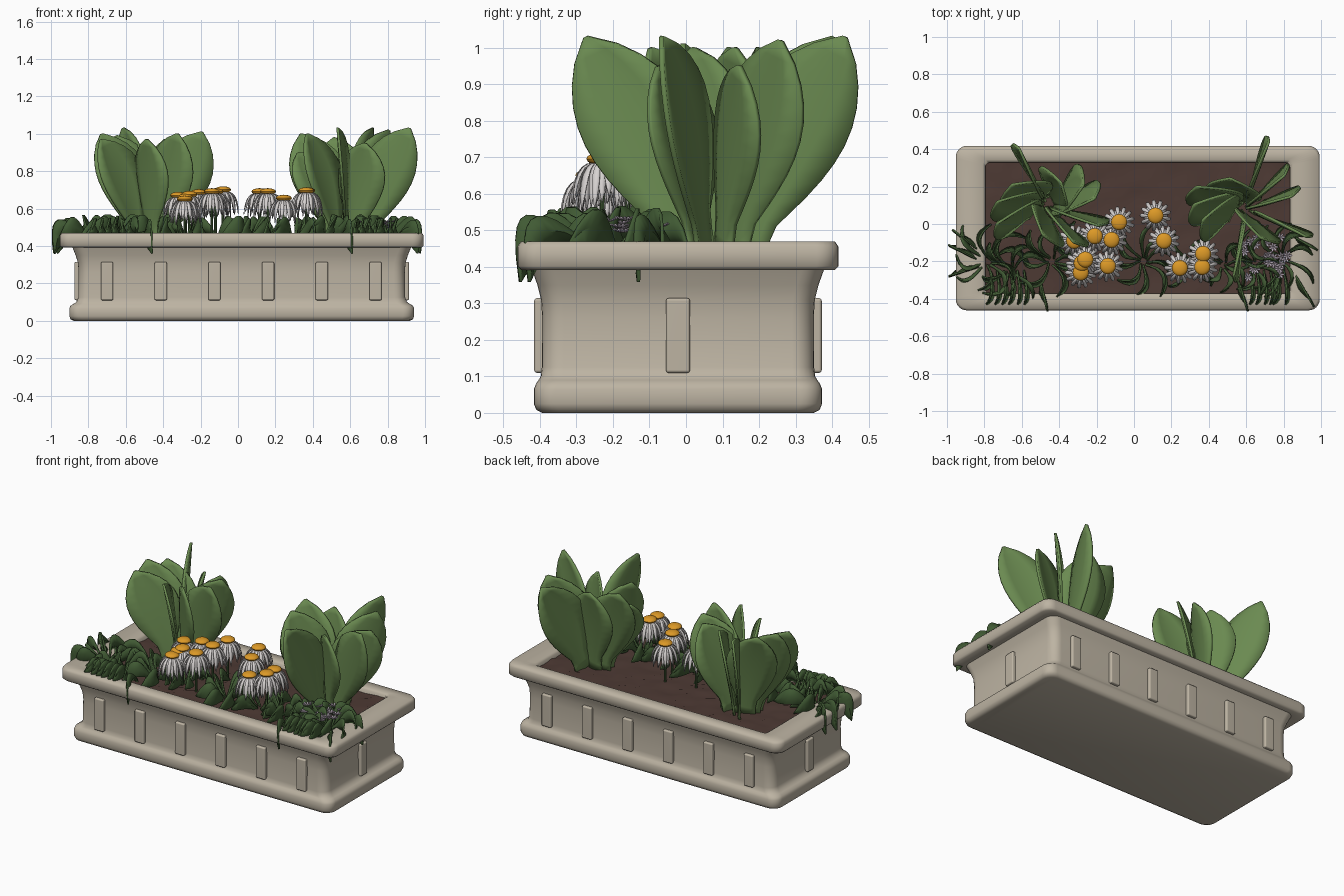
import bpy, bmesh, random
from math import sin, cos, pi, radians
from mathutils import Vector, Matrix

random.seed(4)
if "Cube" in bpy.data.objects:
    bpy.data.objects.remove(bpy.data.objects["Cube"], do_unlink=True)

CX, CY = 0.02, -0.022


def material(name, rgb):
    m = bpy.data.materials.new(name)
    m.use_nodes = True
    m.diffuse_color = (*rgb, 1)
    m.node_tree.nodes["Principled BSDF"].inputs["Base Color"].default_value = (*rgb, 1)
    return m


STONE = material("warm stone", (0.51, 0.455, 0.365))
SOIL = material("brown soil", (0.075, 0.042, 0.034))
GREEN = material("leaf green", (0.145, 0.255, 0.082))
DARK = material("dark foliage green", (0.052, 0.103, 0.034))
WHITE = material("white petal", (0.68, 0.65, 0.64))
ORANGE = material("orange centre", (0.72, 0.32, 0.02))
LILAC = material("pale lilac", (0.42, 0.36, 0.42))


def finish(name, bm, mat, thick=0, angle=35):
    bmesh.ops.recalc_face_normals(bm, faces=bm.faces)
    me = bpy.data.meshes.new(name)
    bm.to_mesh(me)
    bm.free()
    me.materials.append(mat)
    ob = bpy.data.objects.new(name, me)
    bpy.context.collection.objects.link(ob)
    bpy.ops.object.select_all(action="DESELECT")
    ob.select_set(True)
    bpy.context.view_layer.objects.active = ob
    bpy.ops.object.shade_smooth_by_angle(angle=radians(angle))
    if thick:
        mod = ob.modifiers.new("thickness", "SOLIDIFY")
        mod.thickness = thick
        mod.offset = 0
    return ob


def ring(bm, hx, hy, z, r, steps=6):
    """Rounded rectangle of vertices."""
    vs = []
    for k, (sx, sy) in enumerate([(1, 1), (-1, 1), (-1, -1), (1, -1)]):
        for i in range(steps + 1):
            a = (k + i / steps) * pi / 2
            vs.append(bm.verts.new((CX + sx * (hx - r) + r * cos(a),
                                    CY + sy * (hy - r) + r * sin(a), z)))
    return vs


def blade(bm, p0, p1, p2, side, half, cup=0.0, cols=3, rows=8, base=0.2, power=1.3):
    """Leaf swept along a quadratic curve, widest past its middle."""
    p0, p1, p2 = Vector(p0), Vector(p1), Vector(p2)
    side = side.normalized()
    normal = (p2 - p0).cross(side).normalized()
    grid = []
    for i in range(rows + 1):
        t = i / rows
        c = p0 * (1 - t) ** 2 + p1 * 2 * t * (1 - t) + p2 * t * t
        w = half * max(sin(pi * t ** power) ** 0.75 if t < 1 else 0.04, base * (1 - t))
        grid.append([])
        for j in range(cols):
            s = 2 * j / (cols - 1) - 1
            grid[-1].append(bm.verts.new(c + side * w * s + normal * cup * s * s * w))
    for a, b in zip(grid, grid[1:]):
        for j in range(cols - 1):
            bm.faces.new((a[j], a[j + 1], b[j + 1], b[j]))


def side_vector(p0, p2, az, roll):
    """Width direction: upright radial at roll 0, tangential at roll 90."""
    tangent = Vector((-sin(az), cos(az), 0))
    upright = tangent.cross((Vector(p2) - Vector(p0)).normalized())
    return upright * cos(radians(roll)) + tangent * sin(radians(roll))


# Planter: one rounded profile from the underside, over the rim, to the inside
bm = bmesh.new()
profile = [(0.90, 0.372, 0.0), (0.915, 0.388, 0.008), (0.922, 0.395, 0.025),
           (0.922, 0.395, 0.065), (0.916, 0.389, 0.08), (0.90, 0.382, 0.09),
           (0.884, 0.376, 0.10), (0.874, 0.373, 0.125), (0.872, 0.372, 0.26),
           (0.876, 0.375, 0.31), (0.888, 0.385, 0.35), (0.905, 0.40, 0.392),
           (0.963, 0.43, 0.392), (0.973, 0.44, 0.402), (0.973, 0.44, 0.455),
           (0.963, 0.43, 0.47), (0.83, 0.365, 0.47), (0.815, 0.35, 0.46), (0.815, 0.35, 0.41)]
rings = [ring(bm, hx, hy, z, 0.06 if hx > 0.85 else 0.025) for hx, hy, z in profile]
for a, b in zip(rings, rings[1:]):
    for i in range(len(a)):
        k = (i + 1) % len(a)
        bm.faces.new((a[i], a[k], b[k], b[i]))
bm.faces.new(rings[0])
bm.faces.new(rings[-1])
finish("planter_box", bm, STONE, angle=60)

# Raised upright strips around the planter
bm = bmesh.new()
spots = [(-0.70 + 0.287 * i, CY + s * 0.372, 0.066, 0.044) for i in range(6) for s in (-1, 1)]
spots += [(CX + s * 0.872, CY, 0.044, 0.066) for s in (-1, 1)]
for x, y, sx, sy in spots:
    bmesh.ops.create_cube(bm, size=1, matrix=Matrix.Translation((x, y, 0.212))
                          @ Matrix.Diagonal((sx, sy, 0.205, 1)))
bmesh.ops.bevel(bm, geom=bm.edges[:], offset=0.008, segments=3, profile=0.5, affect="EDGES")
strips = finish("planter_strips", bm, STONE, angle=60)
strips.modifiers.new("flat_faces", "WEIGHTED_NORMAL")

# Soil with a slightly uneven surface
bm = bmesh.new()
bmesh.ops.create_grid(bm, x_segments=40, y_segments=18, size=1,
                      matrix=Matrix.Translation((CX, CY, 0.44)) @ Matrix.Diagonal((0.816, 0.351, 1, 1)))
for v in bm.verts:
    v.co.z += random.uniform(-0.006, 0.006)
finish("soil", bm, SOIL)

# Broad upright leaves: azimuth, reach, tip height, roll
plants = {
    "left": ((-0.46, 0.1), [(117, .34, 1.03, 4), (176, .27, 1.0, 35), (150, .22, .99, 55),
                            (200, .29, .97, 25), (8, .25, 1.0, 30), (-22, .29, 1.01, 12),
                            (-55, .24, 1.0, 15), (-100, .16, .97, 45), (60, .14, .97, 60),
                            (30, .22, .98, 40)]),
    "right": ((0.59, 0.08), [(70, .38, 1.03, 3), (-24, .36, 1.03, 3), (-99, .36, 1.03, 2),
                             (155, .28, 1.0, 35), (40, .28, 1.02, 6), (195, .23, 1.0, 40),
                             (115, .18, .98, 55), (-60, .18, .95, 25), (15, .26, .95, 8),
                             (175, .27, .9, 40)])}
for name, ((x, y), leaves) in plants.items():
    bm = bmesh.new()
    for az, reach, top, roll in leaves:
        a = radians(az)
        out = Vector((cos(a), sin(a), 0))
        p0 = Vector((x, y, 0.43)) + out * (0.02 + reach * 0.17)
        p2 = Vector((x, y, top)) + out * reach
        p1 = Vector((x, y, 0.76)) + out * (0.03 + reach * 0.4)
        blade(bm, p0, p1, p2, side_vector(p0, p2, a, roll), 0.15, 0.14, 5, 12, base=0.4)
    finish(name + "_broad_leaf_plant", bm, GREEN, 0.014)

# Low arching tufts with upright blades: x, y, leaf count, reach
bm = bmesh.new()
tufts = [(-0.78, -0.2, 9, .2), (-0.66, -0.25, 8, .17), (-0.44, -0.2, 8, .17),
         (-0.27, -0.16, 7, .15), (0.05, -0.2, 10, .18), (0.3, -0.2, 6, .15),
         (0.48, -0.22, 7, .16), (0.64, -0.22, 8, .17), (0.78, -0.18, 10, .19)]
for x, y, n, size in tufts:
    for i in range(n):
        a = 2 * pi * (i + random.uniform(-0.3, 0.3)) / n
        r = size * random.uniform(0.8, 1.25)
        bend = a + random.uniform(0.3, 0.9)
        p0 = (x + 0.02 * cos(a), y + 0.02 * sin(a), 0.43)
        p1 = (x + r * 0.75 * cos(bend), y + r * 0.75 * sin(bend), 0.55 + random.uniform(0, 0.05))
        p2 = (max(-0.95, min(0.96, x + r * cos(a))), max(-0.43, y + r * sin(a)), 0.455)
        blade(bm, p0, p1, p2, side_vector(p0, p2, a, random.uniform(-8, 18)), 0.048, 0.3, base=0.4)
# Short parallel blades reaching over the front rim at both ends
for start in (-0.77, 0.62):
    for i in range(6):
        x = start + 0.036 * i
        p0, p2 = (x, -0.25, 0.44), (x + random.uniform(-0.03, 0.03), -0.43, 0.47)
        blade(bm, p0, (x + 0.02, -0.38, 0.56), p2, side_vector(p0, p2, -pi / 2, 8), 0.04, 0.3, base=0.4)
# Leaves spilling over the rim
spills = [((-0.82, -0.2), (-0.985, -0.12)), ((-0.82, -0.15), (-0.965, -0.04)),
          ((-0.8, -0.22), (-0.98, -0.28)), ((-0.5, -0.3), (-0.46, -0.455)),
          ((0.56, -0.3), (0.61, -0.455)), ((0.85, -0.25), (0.96, -0.43)),
          ((0.84, -0.06), (0.975, -0.13))]
for (x, y), (u, v) in spills:
    p0, p2 = (x, y, 0.44), (u, v, 0.36)
    p1 = (x + (u - x) * 0.9, y + (v - y) * 0.9, 0.59)
    dx, dy = u - x, v - y
    blade(bm, p0, p1, p2, Vector((dx * 0.6 - dy * 0.2, dy * 0.6 + dx * 0.2, 0.16)),
          0.055, 0.3, rows=10, base=0.4)
finish("low_foliage", bm, DARK, 0.009)

# Drooping daisies: x, y, height of the crown
daisies = [(-.32, -.09, .685), (-.21, -.065, .70), (-.12, -.085, .705), (-.08, .01, .715),
           (-.14, -.225, .705), (-.26, -.19, .69), (-.28, -.21, .675), (-.285, -.26, .665),
           (.115, .045, .705), (.16, -.09, .705), (.245, -.235, .67), (.365, -.23, .71),
           (.37, -.16, .71)]
petals, discs, stems = bmesh.new(), bmesh.new(), bmesh.new()
for x, y, z in daisies:
    for i in range(26):
        a = 2 * pi * i / 26
        d = Vector((cos(a), sin(a), 0))
        far = 0.084 if i % 2 else 0.064
        c = Vector((x, y, z - 0.026))
        drop = Vector((0, 0, random.uniform(0.09, 0.13)))
        blade(petals, c + d * 0.025, c + d * far * 0.9, c + d * far - drop,
              Vector((-sin(a), cos(a), 0)), 0.0105, rows=6, base=0.6)
    bmesh.ops.create_uvsphere(discs, u_segments=16, v_segments=8, radius=1,
                              matrix=Matrix.Translation((x, y, z - 0.014))
                              @ Matrix.Diagonal((0.043, 0.043, 0.018, 1)))
    h = z - 0.46
    bmesh.ops.create_cone(stems, cap_ends=True, segments=8, radius1=0.008, radius2=0.006,
                          depth=h, matrix=Matrix.Translation((x, y, 0.43 + h / 2)))
finish("daisy_petals", petals, WHITE, 0.004)
finish("daisy_centres", discs, ORANGE)
finish("daisy_stems", stems, DARK)

# Small lilac blossoms among the right foliage
bm = bmesh.new()
for k in range(26):
    c = Vector((random.uniform(0.58, 0.82), random.uniform(-0.29, -0.07), random.uniform(0.49, 0.53)))
    for i in range(7):
        a = 2 * pi * i / 7
        d = Vector((cos(a), sin(a), 0))
        blade(bm, c, c + d * 0.014, c + d * 0.028 + Vector((0, 0, 0.01)),
              Vector((-sin(a), cos(a), 0)), 0.006, rows=4, base=0.4)
finish("lilac_blossoms", bm, LILAC, 0.003)
